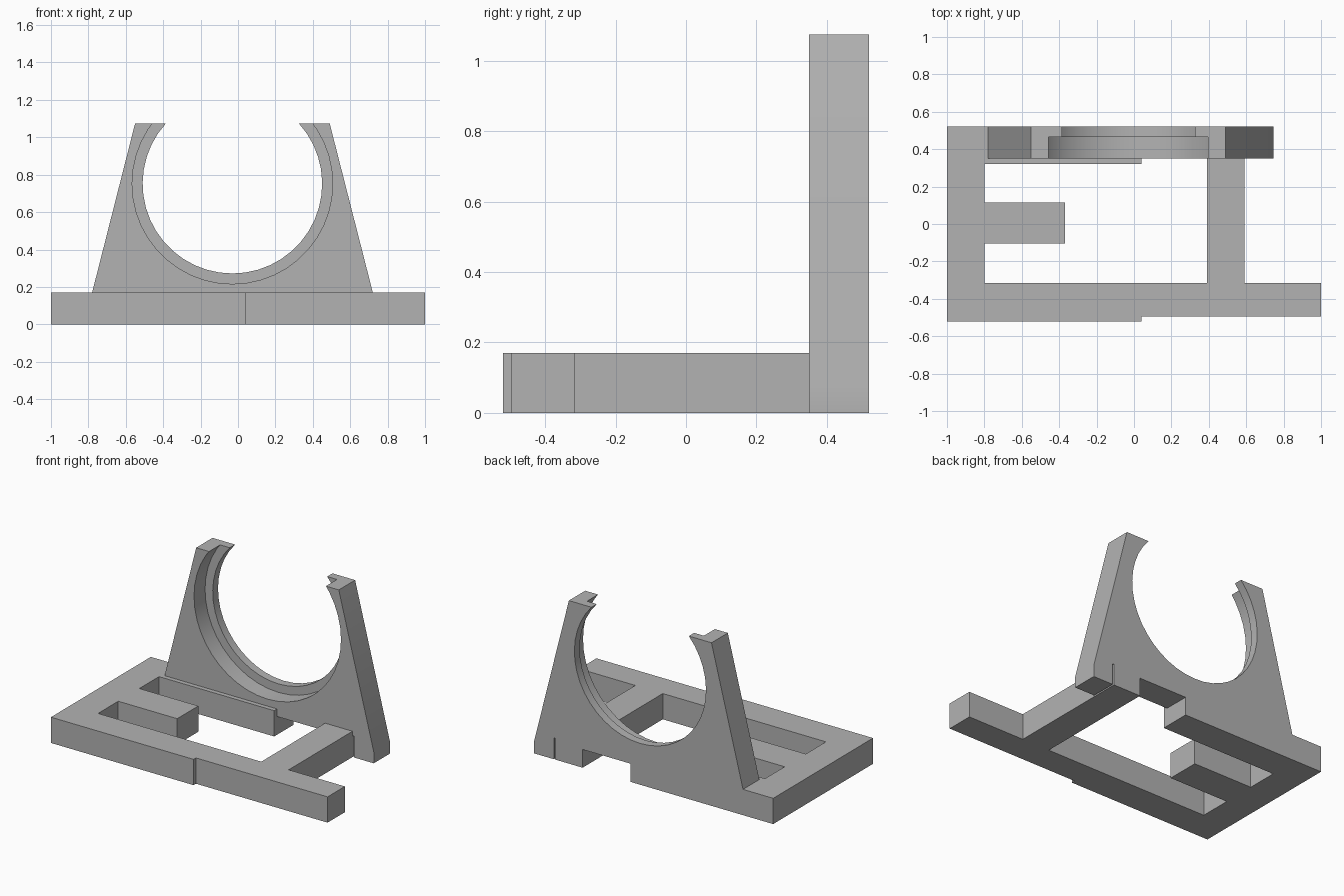
import bpy
import bmesh
import math
from mathutils import Vector

cube = bpy.data.objects.get("Cube")
if cube:
    bpy.data.objects.remove(cube, do_unlink=True)

# Single plastic colour
grey = bpy.data.materials.new("plain_grey")
grey.use_nodes = True
colour = (0.45, 0.45, 0.45, 1)
grey.diffuse_color = colour
grey.node_tree.nodes["Principled BSDF"].inputs["Base Color"].default_value = colour


def extrude(name, points, sweep):
    """Extrude a closed outline of 3D points along a vector."""
    bm = bmesh.new()
    face = bm.faces.new([bm.verts.new(p) for p in points])
    moved = bmesh.ops.extrude_face_region(bm, geom=[face])["geom"]
    bmesh.ops.translate(bm, vec=Vector(sweep),
                        verts=[g for g in moved if isinstance(g, bmesh.types.BMVert)])
    bmesh.ops.recalc_face_normals(bm, faces=bm.faces)
    mesh = bpy.data.meshes.new(name)
    bm.to_mesh(mesh)
    bm.free()
    mesh.materials.append(grey)
    obj = bpy.data.objects.new(name, mesh)
    bpy.context.collection.objects.link(obj)
    return obj


BASE_H, TOP = 0.17, 1.075
FRONT, LIP, BACK = 0.35, 0.465, 0.52
CX, CZ, R_IN, R_OUT = -0.03, 0.752, 0.48, 0.536


def arc(radius, start, end, steps):
    """Points on a circle around the cradle centre, as x and z."""
    angles = [start + (end - start) * i / steps for i in range(steps + 1)]
    return [(CX + radius * math.cos(a), CZ + radius * math.sin(a)) for a in angles]


# Flat base frame: left rail, front rail, stub, cross bar and rear rail
frame = [(-1, -0.52), (0.04, -0.52), (0.04, -0.495), (1, -0.495), (1, -0.315),
         (0.59, -0.315), (0.59, FRONT), (0.39, FRONT), (0.39, -0.315),
         (-0.8, -0.315), (-0.8, -0.105), (-0.37, -0.105), (-0.37, 0.115),
         (-0.8, 0.115), (-0.8, 0.32), (0.04, 0.32), (0.04, FRONT), (-1, FRONT)]
extrude("base_frame", [(x, y, 0) for x, y in frame], (0, 0, BASE_H))

# Upright cradle plate, with underside notch and slit, and open round seat
tip = math.asin((TOP - CZ) / R_IN)
outline = [(-1, 0), (0.04, 0), (0.04, 0.12), (0.39, 0.12), (0.39, 0),
           (0.59, 0), (0.59, 0.14), (0.6, 0.14), (0.6, 0), (0.745, 0),
           (0.745, 0.075), (0.49, TOP)]
outline += arc(R_IN, tip, -math.pi - tip, 32)
outline += [(-0.55, TOP), (-0.78, BASE_H), (-1, BASE_H)]
plate = extrude("cradle_plate", [(x, FRONT, z) for x, z in outline],
                (0, BACK - FRONT, 0))

# Wider recess in the front of the seat leaves a thin lip at the back
disc = arc(R_OUT, 0, 2 * math.pi, 44)[:-1]
cutter = extrude("recess_cutter", [(x, FRONT - 0.1, z) for x, z in disc],
                 (0, LIP - FRONT + 0.1, 0))
cutter.hide_render = True
cut = plate.modifiers.new("recess", "BOOLEAN")
cut.operation = "DIFFERENCE"
cut.solver = "EXACT"
cut.object = cutter
bpy.ops.object.select_all(action="DESELECT")
bpy.context.view_layer.objects.active = plate
plate.select_set(True)
bpy.ops.object.modifier_apply(modifier=cut.name)
bpy.data.objects.remove(cutter, do_unlink=True)
bpy.ops.object.shade_smooth_by_angle(angle=math.radians(30))
